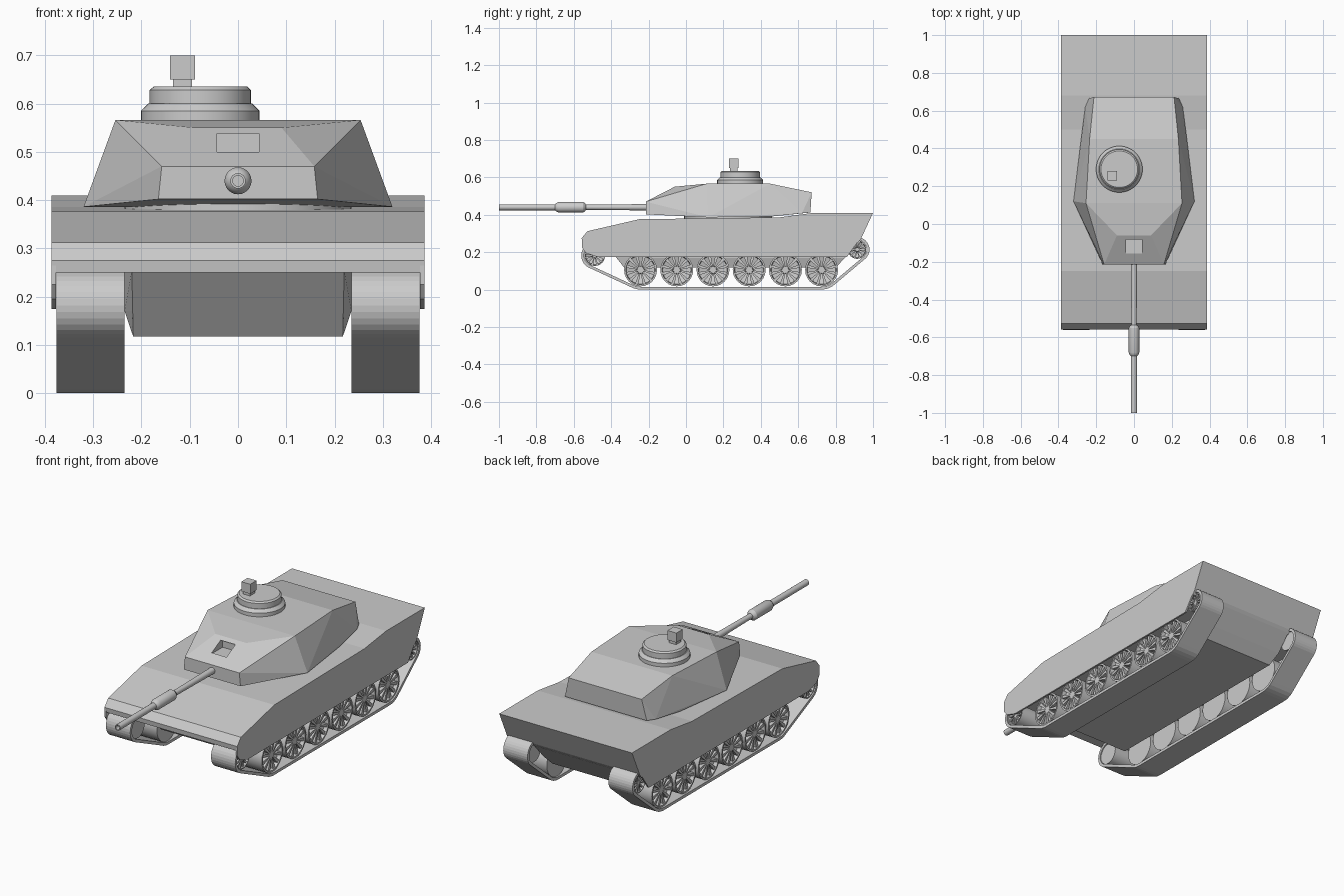
import bpy, bmesh, math
from mathutils import Vector, Matrix
from mathutils.geometry import convex_hull_2d

if "Cube" in bpy.data.objects:
    bpy.data.objects.remove(bpy.data.objects["Cube"])


def make_object(name, bm):
    bmesh.ops.recalc_face_normals(bm, faces=bm.faces)
    me = bpy.data.meshes.new(name)
    bm.to_mesh(me)
    bm.free()
    ob = bpy.data.objects.new(name, me)
    bpy.context.collection.objects.link(ob)
    return ob


def prism(name, profile, x0, x1):
    """Side profile (y, z) extruded across x."""
    bm = bmesh.new()
    face = bm.faces.new([bm.verts.new((x0, y, z)) for y, z in profile])
    ext = bmesh.ops.extrude_face_region(bm, geom=[face])
    bmesh.ops.translate(bm, vec=(x1 - x0, 0, 0),
                        verts=[v for v in ext["geom"] if isinstance(v, bmesh.types.BMVert)])
    return make_object(name, bm)


def mirrored_shell(name, half):
    """Faceted convex shell from the corners of its right half."""
    bm = bmesh.new()
    for x, y, z in half:
        for s in (-1, 1):
            bm.verts.new((s * x, y, z))
    bmesh.ops.convex_hull(bm, input=bm.verts)
    bmesh.ops.dissolve_limit(bm, angle_limit=0.01, verts=bm.verts, edges=bm.edges)
    return make_object(name, bm)


def lathe(name, profile, origin, axis, n=32):
    """Profile of (radius, distance along axis) spun into a solid."""
    bm = bmesh.new()
    rot = Vector((0, 0, 1)).rotation_difference(Vector(axis)).to_matrix()
    rings = []
    for r, d in profile:
        rings.append([bm.verts.new(Vector(origin) + rot @ Vector(
            (r * math.cos(2 * math.pi * i / n), r * math.sin(2 * math.pi * i / n), d)))
            for i in range(n)])
    for a, b in zip(rings, rings[1:]):
        for i in range(n):
            j = (i + 1) % n
            bm.faces.new((a[i], a[j], b[j], b[i]))
    bm.faces.new(rings[0])
    bm.faces.new(rings[-1])
    ob = make_object(name, bm)
    bpy.ops.object.select_all(action='DESELECT')
    bpy.context.view_layer.objects.active = ob
    ob.select_set(True)
    bpy.ops.object.shade_smooth_by_angle(angle=math.radians(30))
    return ob


def box(name, center, size):
    bm = bmesh.new()
    bmesh.ops.create_cube(bm, size=1, matrix=Matrix.Translation(center) @ Matrix.Diagonal((*size, 1)))
    return make_object(name, bm)


# Upper hull
prism("upper_hull", [(-0.555, 0.25), (-0.558, 0.275), (-0.527, 0.312), (-0.25, 0.376),
                     (0.5, 0.386), (0.68, 0.41), (1.0, 0.41), (0.935, 0.27), (0.92, 0.25)],
      -0.386, 0.386)

# Lower hull tub between the tracks
mirrored_shell("lower_hull", [(0.22, -0.44, 0.255), (0.22, -0.37, 0.17), (0.217, -0.33, 0.117),
                              (0.235, -0.3, 0.255), (0.235, -0.3, 0.17),
                              (0.217, 0.8, 0.117), (0.235, 0.85, 0.17), (0.235, 0.925, 0.255)])

# Turret
ring_y = 0.225
lathe("turret_ring", [(0.235, 0.36), (0.235, 0.395)], (0, ring_y, 0), (0, 0, 1), 48)
turret = mirrored_shell("turret", [
    (0.165, -0.215, 0.402), (0.158, -0.215, 0.47), (0.09, -0.06, 0.55),
    (0.32, 0.12, 0.386), (0.254, 0.11, 0.566),
    (0.28, 0.45, 0.39), (0.235, 0.45, 0.566),
    (0.258, 0.62, 0.408), (0.238, 0.665, 0.412), (0.212, 0.672, 0.52)])

# Sight recess in the turret front
cutter = box("sight_cutter", (0, -0.112, 0.5165), (0.086, 0.09, 0.043))
cutter.hide_render = True
cutter.hide_set(True)
cut = turret.modifiers.new("sight_recess", 'BOOLEAN')
cut.operation = 'DIFFERENCE'
cut.object = cutter
cut.solver = 'EXACT'

# Gun: barrel, fume sleeve and bore
lathe("gun_barrel", [(0.017, 0.2), (0.014, 0.5), (0.014, 0.535), (0.022, 0.54), (0.028, 0.55),
                     (0.028, 0.68), (0.022, 0.695), (0.016, 0.7), (0.016, 1.0),
                     (0.011, 1.0), (0.011, 0.93)], (0, 0, 0.44), (0, -1, 0), 24)

# Commander hatch and its sight
lathe("hatch", [(0.123, 0.55), (0.123, 0.585), (0.108, 0.6), (0.105, 0.6), (0.105, 0.628),
                (0.097, 0.635)], (-0.078, 0.29, 0), (0, 0, 1), 40)
box("sight_stem", (-0.115, 0.255, 0.641), (0.04, 0.04, 0.025))
box("sight_head", (-0.115, 0.255, 0.675), (0.052, 0.052, 0.05))


# Running gear
def wheel(name, s, y, z, r):
    xc = s * 0.305
    lathe(name, [(r, -0.065), (r, 0.065), (r * 0.9, 0.065), (r * 0.86, 0.045), (r * 0.25, 0.03),
                 (r * 0.2, 0.06), (r * 0.14, 0.06)], (xc, y, z), (s, 0, 0), 24)
    # tapered radial spokes
    bm = bmesh.new()
    for i in range(12):
        rot = Matrix.Rotation(2 * math.pi * (i + 0.5) / 12, 3, 'X')
        pts = [(d, w, t) for d, w in ((0.16, 0.035), (0.9, 0.1)) for t in (-1, 1)]
        low, high = [], []
        for d, w, t in (pts[0], pts[1], pts[3], pts[2]):
            p = rot @ Vector((0, w * t * r, d * r))
            low.append(bm.verts.new((xc + s * 0.025, y + p.y, z + p.z)))
            high.append(bm.verts.new((xc + s * 0.06, y + p.y, z + p.z)))
        bm.faces.new(low)
        bm.faces.new(high)
        for k in range(4):
            m = (k + 1) % 4
            bm.faces.new((low[k], low[m], high[m], high[k]))
    make_object(name + "_spokes", bm)


def track(name, circles, x0, x1, t):
    """Belt wrapped round a list of (y, z, outer radius)."""
    n = 32
    outer, inner = [], []
    for y, z, r in circles:
        for i in range(n):
            c, q = math.cos(2 * math.pi * i / n), math.sin(2 * math.pi * i / n)
            outer.append((y + r * c, z + r * q))
            inner.append((y + (r - t) * c, z + (r - t) * q))
    order = convex_hull_2d([Vector(p) for p in outer])
    bm = bmesh.new()
    loops = [[bm.verts.new((x, *pts[i])) for i in order]
             for x, pts in ((x0, outer), (x1, outer), (x1, inner), (x0, inner))]
    for a, b in zip(loops, loops[1:] + loops[:1]):
        for i in range(len(order)):
            j = (i + 1) % len(order)
            bm.faces.new((a[i], a[j], b[j], b[i]))
    make_object(name, bm)


idler = (-0.488, 0.182, 0.072)
sprocket = (0.915, 0.214, 0.066)
wheel_ys = [-0.243 + 0.1936 * i for i in range(6)]
for s, side in ((-1, "left"), (1, "right")):
    for i, y in enumerate(wheel_ys):
        wheel(f"{side}_road_wheel_{i + 1}", s, y, 0.105, 0.088)
    wheel(f"{side}_idler", s, idler[0], idler[1], 0.056)
    wheel(f"{side}_sprocket", s, sprocket[0], sprocket[1], 0.05)
    track(f"{side}_track", [idler, (wheel_ys[0], 0.105, 0.105), (wheel_ys[-1], 0.105, 0.105),
                            sprocket], s * 0.235, s * 0.376, 0.015)
    # Side skirt covering the top of the track
    prism(f"{side}_skirt", [(-0.557, 0.265), (-0.557, 0.225), (-0.535, 0.195), (-0.47, 0.174),
                            (0.86, 0.174), (0.925, 0.265)], s * 0.377, s * 0.386)
